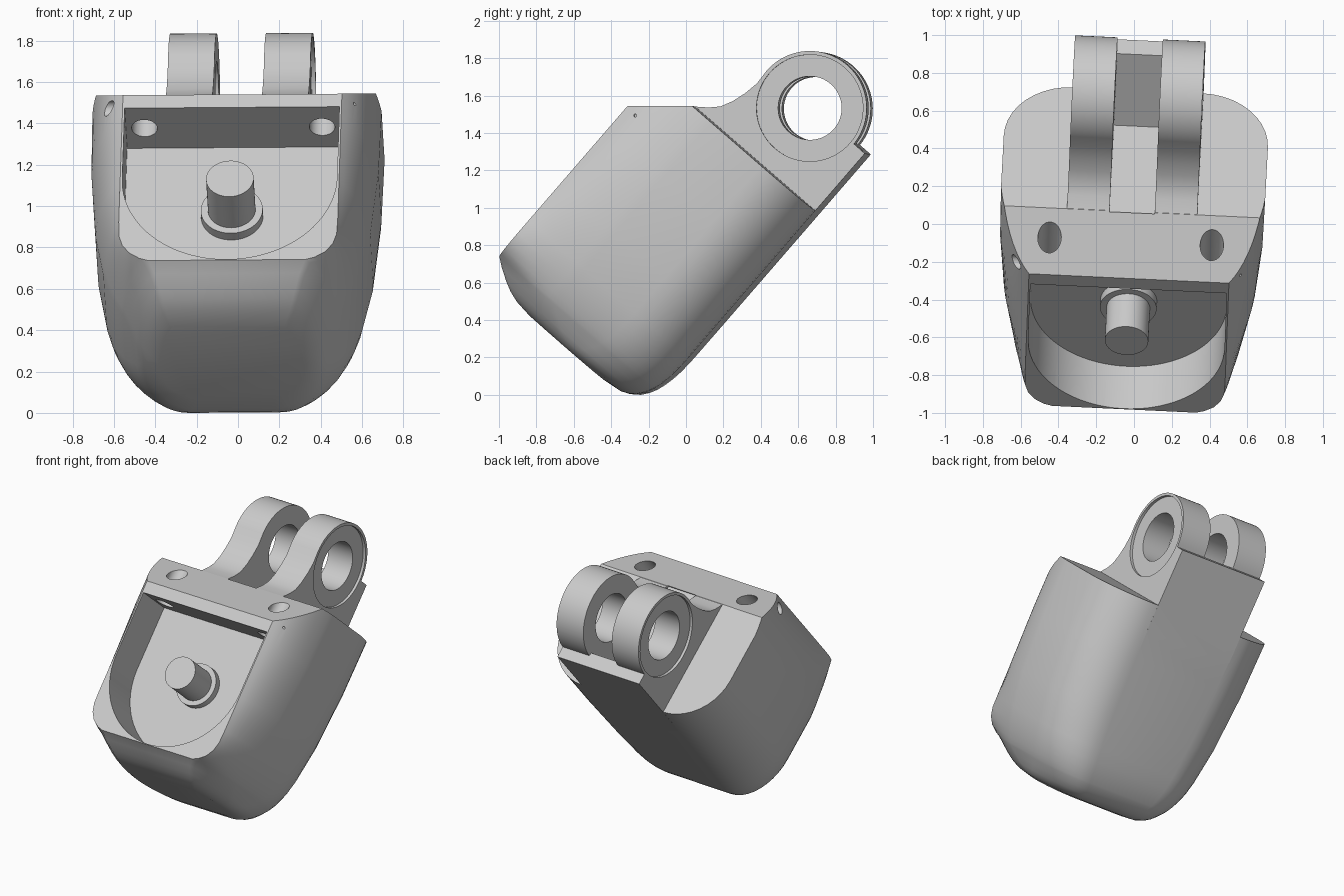
import bpy, bmesh, math
from mathutils import Matrix, Vector

if "Cube" in bpy.data.objects:
    bpy.data.objects.remove(bpy.data.objects["Cube"])

grey = bpy.data.materials.new("light grey")
grey.use_nodes = True
tone = (0.6, 0.6, 0.6, 1)
grey.diffuse_color = tone
grey.node_tree.nodes["Principled BSDF"].inputs["Base Color"].default_value = tone

# Local frame: X across, Y from opening to back, Z up the leaning housing
TILT = math.radians(40.9)
POSE = (Matrix.Rotation(math.radians(-0.4), 4, 'Y')
        @ Matrix.Rotation(math.radians(-2.7), 4, 'Z') @ Matrix.Rotation(-TILT, 4, 'X'))
SHOULDER, FRONT, BACK = 1.19, -1.237, -0.118
HINGE = Vector((0, -0.50, 1.585))
WELL = 0.425


def make(name, bm):
    bmesh.ops.recalc_face_normals(bm, faces=bm.faces)
    mesh = bpy.data.meshes.new(name)
    bm.to_mesh(mesh)
    bm.free()
    mesh.materials.append(grey)
    obj = bpy.data.objects.new(name, mesh)
    bpy.context.collection.objects.link(obj)
    return obj


def prism(name, points, start, end):
    """Extrude a closed loop of points from one offset to another."""
    bm = bmesh.new()
    rings = [[bm.verts.new(Vector(p) + Vector(off)) for p in points] for off in (start, end)]
    bm.faces.new(rings[0])
    bm.faces.new(rings[1])
    for i in range(len(points)):
        j = (i + 1) % len(points)
        bm.faces.new((rings[0][i], rings[0][j], rings[1][j], rings[1][i]))
    return make(name, bm)


def across(name, profile, half):
    """Side profile of (y, z) points, extruded evenly across x."""
    return prism(name, [(0, y, z) for y, z in profile], (-half, 0, 0), (half, 0, 0))


def rod(name, a, b, radius, sides=64):
    """Cylinder between two points."""
    a, b = Vector(a), Vector(b)
    turn = (b - a).to_track_quat('Z', 'Y')
    loop = [turn @ Vector((radius * math.cos(t), radius * math.sin(t), 0))
            for t in (math.tau * i / sides for i in range(sides))]
    return prism(name, loop, a, b)


def combine(target, tool, operation):
    mod = target.modifiers.new(operation, 'BOOLEAN')
    mod.operation, mod.object, mod.solver = operation, tool, 'EXACT'
    graph = bpy.context.evaluated_depsgraph_get()
    mesh = bpy.data.meshes.new_from_object(target.evaluated_get(graph))
    target.modifiers.clear()
    target.data = mesh
    bpy.data.objects.remove(tool)


def section(z, w, wf, front, back):
    """Cross-section with soft front corners and round back corners."""
    depth = back - front
    soft, rnd = min(0.4, depth * 0.5), min(0.36, depth * 0.48)
    rx = 0.36 * w / 0.7
    n = 10
    half = []
    for i in range(n + 1):
        t = i / n
        k = 2 * t * (1 - t)
        half.append(((1 - t) ** 2 * wf + k * (w - 0.03) + t * t * w,
                     front + k * 0.3 * soft + t * t * soft))
    for i in range(n + 1):
        t = math.pi / 2 * i / n
        half.append((w - rx + rx * math.cos(t), back - rnd + rnd * math.sin(t)))
    return [(x, y, z) for x, y in half] + [(-x, y, z) for x, y in reversed(half)]


# Housing shell: height, half width, half front width, front, back
rows = [(-0.238, 0.36, 0.27, -0.91, -0.38), (-0.225, 0.405, 0.30, -1.01, -0.28),
        (-0.205, 0.435, 0.315, -1.07, -0.235), (-0.18, 0.46, 0.33, -1.12, -0.202),
        (-0.14, 0.49, 0.35, -1.185, -0.172), (-0.10, 0.52, 0.38, FRONT, -0.153),
        (-0.085, 0.53, 0.425, FRONT, -0.148), (-0.05, 0.55, 0.475, FRONT, -0.138),
        (0, 0.572, 0.51, FRONT, -0.128), (0.06, 0.595, 0.527, FRONT, -0.121),
        (0.15, 0.62, 0.53, FRONT, BACK), (0.4, 0.665, 0.53, FRONT, BACK),
        (0.8, 0.695, 0.53, FRONT, BACK), (SHOULDER, 0.70, 0.53, FRONT, BACK)]
bm = bmesh.new()
rings = [[bm.verts.new(p) for p in section(*row)] for row in rows]
for low, high in zip(rings, rings[1:]):
    for i in range(len(low)):
        j = (i + 1) % len(low)
        bm.faces.new((low[i], low[j], high[j], high[i]))
bm.faces.new(rings[0])
bm.faces.new(rings[-1])
# Level top cut
bmesh.ops.bisect_plane(bm, geom=bm.verts[:] + bm.edges[:] + bm.faces[:],
                       plane_co=(0, -0.97, SHOULDER),
                       plane_no=(0, -math.sin(TILT), math.cos(TILT)), clear_outer=True)
bmesh.ops.holes_fill(bm, edges=[e for e in bm.edges if e.is_boundary], sides=0)
housing = make("housing", bm)

# Hinge lugs and back plate as one profile
arc = [(HINGE.y + 0.305 * math.cos(t), HINGE.z + 0.305 * math.sin(t))
       for t in (math.pi * (0.01 + 0.99 * i / 40) for i in range(41))]
fillet = [(-0.80, 1.50), (-0.813, 1.42), (-0.835, 1.345), (-0.866, 1.28), (-0.91, 1.234),
          (-0.968, SHOULDER), (-0.968, 1.0)]
lugs = across("hinge_lugs", [(BACK, 1.0), (BACK, 1.594)] + arc + fillet, 0.345)
combine(housing, lugs, 'UNION')

# Slot between the lugs, leaving a back plate with a sloping face
slot = [(-0.974, 1.175), (-0.357, 1.175), (-0.218, 1.594), (0.1, 1.594), (0.1, 2.2), (-0.974, 2.2)]
combine(housing, across("slot", slot, 0.12), 'DIFFERENCE')

# Hinge bore and shallow outer recesses
side = Vector((1, 0, 0))
combine(housing, rod("bore", HINGE - side, HINGE + side, 0.17), 'DIFFERENCE')
for s in (-1, 1):
    recess = rod("recess", HINGE + side * s * 0.325, HINGE + side * s * 0.5, 0.285)
    combine(housing, recess, 'DIFFERENCE')

# Round-bottomed well in the front
well = [(0.52 * math.cos(t), 0, WELL - 0.52 * math.sin(t))
        for t in (math.pi * i / 48 for i in range(49))]
well += [(-0.52, 0, 0.876), (0.52, 0, 0.876)]
combine(housing, prism("well", well, (0, -1.5, 0), (0, -0.94, 0)), 'DIFFERENCE')

# Screw holes through the top bar, and side pin holes
for x in (-0.43, 0.43):
    combine(housing, rod("screw_hole", (x, -1.088, 0.8), (x, -1.088, 1.4), 0.062, 40), 'DIFFERENCE')
combine(housing, rod("pin_hole", (-0.9, -1.15, 0.95), (-0.52, -1.15, 0.95), 0.038, 32), 'DIFFERENCE')
combine(housing, rod("pin_vent", (0.9, -1.17, 0.95), (0.52, -1.17, 0.95), 0.008, 16), 'DIFFERENCE')

# Peg with collar on the well floor
peg = rod("peg", (0, -0.93, WELL + 0.01), (0, -1.22, WELL + 0.01), 0.115)
collar = rod("peg_collar", (0, -0.93, WELL + 0.01), (0, -0.99, WELL + 0.01), 0.15)

# Pose, centre and rest on the ground
parts = [housing, peg, collar]
for obj in parts:
    obj.data.transform(POSE)
pts = [v.co for v in housing.data.vertices]
low = [min(p[i] for p in pts) for i in range(3)]
high = [max(p[i] for p in pts) for i in range(3)]
shift = Vector((-(low[0] + high[0]) / 2, -(low[1] + high[1]) / 2, -low[2]))
bpy.ops.object.select_all(action='DESELECT')
for obj in parts:
    obj.data.transform(Matrix.Translation(shift))
    obj.select_set(True)
bpy.context.view_layer.objects.active = housing
bpy.ops.object.shade_smooth_by_angle(angle=math.radians(30))
